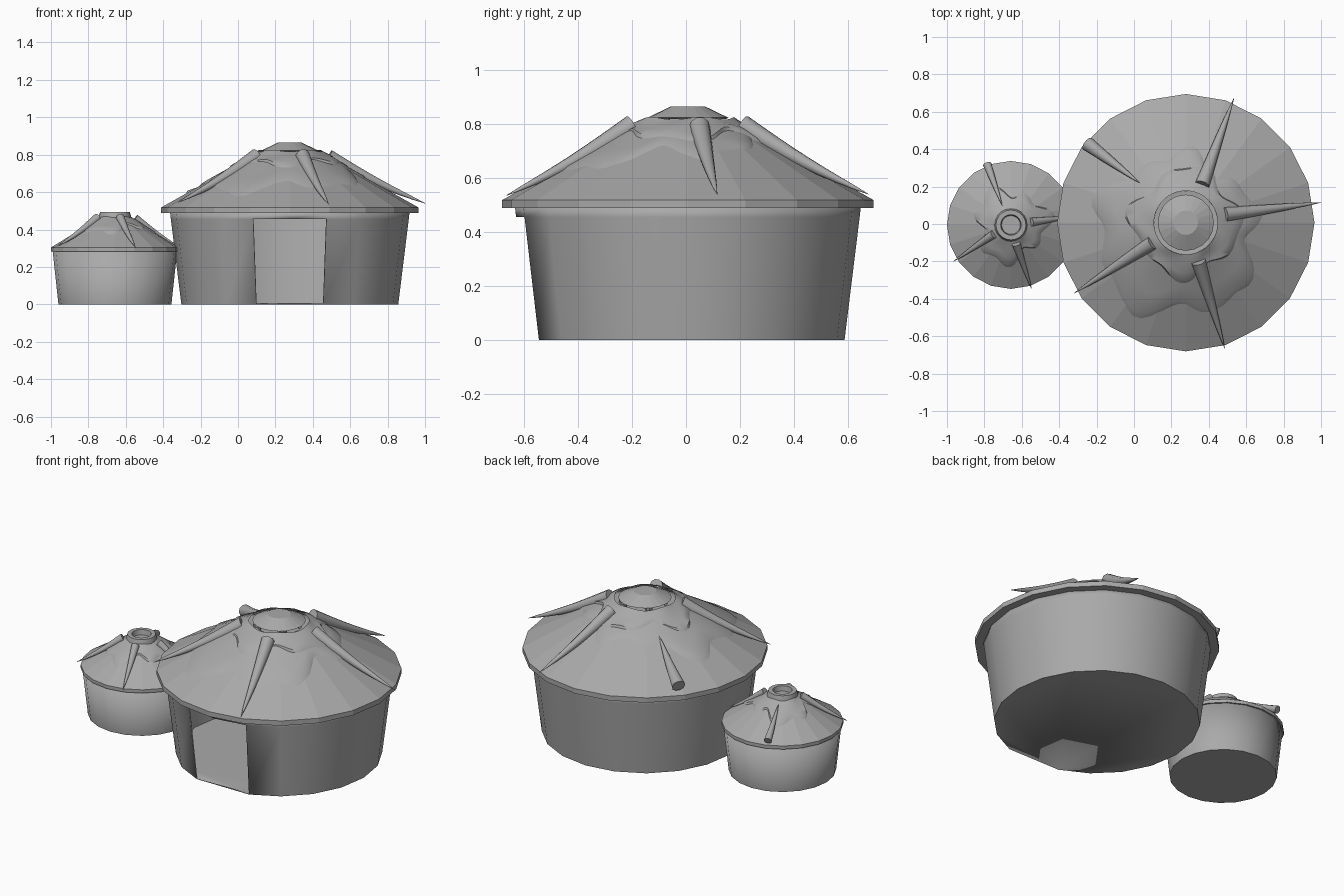
import bpy, bmesh, math
from mathutils import Vector

cube = bpy.data.objects.get("Cube")
if cube:
    bpy.data.objects.remove(cube, do_unlink=True)

clay = bpy.data.materials.new("clay_grey")
clay.use_nodes = True
clay.diffuse_color = (0.4, 0.4, 0.4, 1)
clay.node_tree.nodes["Principled BSDF"].inputs["Base Color"].default_value = (0.4, 0.4, 0.4, 1)
SIDES = 20


def finish(name, bm, smooth=False, angle=30, location=(0, 0, 0)):
    mesh = bpy.data.meshes.new(name)
    bmesh.ops.remove_doubles(bm, verts=bm.verts, dist=0.0005)
    bmesh.ops.recalc_face_normals(bm, faces=bm.faces)
    bm.to_mesh(mesh)
    bm.free()
    obj = bpy.data.objects.new(name, mesh)
    bpy.context.collection.objects.link(obj)
    obj.location = location
    mesh.materials.append(clay)
    if smooth:
        bpy.ops.object.select_all(action="DESELECT")
        obj.select_set(True)
        bpy.context.view_layer.objects.active = obj
        bpy.ops.object.shade_smooth_by_angle(angle=math.radians(angle))
    return obj


def rings_to_faces(bm, rings, skip=lambda row, seg: False):
    n = len(rings[0])
    for row, (a, b) in enumerate(zip(rings, rings[1:])):
        for i in range(n):
            j = (i + 1) % n
            if not skip(row, i):
                bm.faces.new((a[i], a[j], b[j], b[i]))


def ring(bm, r, z, n=SIDES):
    return [bm.verts.new((r * math.cos(math.tau * i / n), r * math.sin(math.tau * i / n), z))
            for i in range(n)]


def lathe(name, profile, location, n=SIDES, smooth=False):
    bm = bmesh.new()
    rings = [ring(bm, r, z, n) for r, z in profile]
    rings_to_faces(bm, rings)
    bm.faces.new(rings[0])
    bm.faces.new(rings[-1])
    return finish(name, bm, smooth, location=location)


def wall(name, levels, location, door):
    # Flared shell with a floor; the doorway takes out two front panels
    bm = bmesh.new()
    rings = [ring(bm, r, z) for r, z in levels]
    front = SIDES * 3 // 4
    rings_to_faces(bm, rings, lambda row, seg: door and row == 0 and seg in (front - 1, front))
    bm.faces.new([v for i, v in enumerate(rings[0]) if not (door and i == front)])
    bmesh.ops.delete(bm, geom=[v for v in bm.verts if not v.link_faces], context="VERTS")
    obj = finish(name, bm, True, location=location)
    thick = obj.modifiers.new("thickness", "SOLIDIFY")
    thick.thickness = 0.008
    return obj


def hide_layer(name, location, cone, inner, edge, lift, n=72):
    # Thin covering draped on the roof, with an irregular lower edge
    bm = bmesh.new()
    rings = []
    for t in (0, 0.3, 0.6, 0.9, 1):
        loop = []
        for i in range(n):
            a = math.tau * i / n
            r = inner + (edge(a) - inner) * t
            up = -0.006 if t == 1 else lift * (1 + 0.35 * math.sin(5 * a + 6 * t))
            loop.append(bm.verts.new((r * math.cos(a), r * math.sin(a), cone(r) + up)))
        rings.append(loop)
    rings_to_faces(bm, rings)
    obj = finish(name, bm, True, 40, location)
    if obj.data.polygons[0].normal.z < 0:
        obj.data.flip_normals()


def tusk(name, base, tip, radius, sag=0.012, steps=8, n=10):
    # Tapered horn from a thick cut end to a point
    bm = bmesh.new()
    base, tip = Vector(base), Vector(tip)
    turn = (tip - base).to_track_quat("Z", "Y")
    rings = []
    for k in range(steps + 1):
        t = k / steps
        centre = base.lerp(tip, t) - Vector((0, 0, sag * math.sin(math.pi * t)))
        r = radius * (1 - t) ** 0.8 + 0.001
        rings.append([bm.verts.new(centre + turn @ Vector(
            (r * math.cos(math.tau * i / n), r * math.sin(math.tau * i / n), 0))) for i in range(n)])
    rings_to_faces(bm, rings)
    bm.faces.new(rings[0])
    bm.faces.new(rings[-1])
    finish(name, bm, True, 45)


# Large hut
big = (0.277, 0.007, 0)
big_cone = lambda r: 0.518 + (0.688 - r) * 0.56
wall("large_wall", [(0.58, 0), (0.636, 0.455), (0.64, 0.49)], big, True)
lathe("large_roof", [(0.63, 0.488), (0.688, 0.488), (0.688, 0.518), (0.45, big_cone(0.45)),
                     (0.2, big_cone(0.2)), (0.17, 0.8), (0.13, 0.795), (0.12, 0.76)], big)
hide_layer("large_lower_hide", big, big_cone, 0.19,
           lambda a: 0.43 + 0.09 * math.cos(a - 4.1) + 0.04 * math.sin(5 * a) + 0.03 * math.sin(9 * a + 1), 0.007)
hide_layer("large_upper_hide", big, big_cone, 0.17,
           lambda a: 0.29 + 0.03 * math.sin(4 * a + 2) + 0.02 * math.sin(7 * a), 0.013)

# Smoke cap on four short posts
lathe("smoke_cap", [(0.14, 0.818), (0.15, 0.823), (0.065, 0.864)], big)
for k in range(4):
    a = math.tau * (k + 0.5) / 4
    spot = (big[0] + 0.125 * math.cos(a), big[1] + 0.125 * math.sin(a), 0)
    lathe(f"cap_post_{k + 1}", [(0.022, 0.77), (0.022, 0.822)], spot, 8)

# Small hut
small = (-0.658, -0.005, 0)
small_cone = lambda r: 0.304 + (0.342 - r) * 0.61
wall("small_wall", [(0.302, 0), (0.333, 0.285)], small, False)
lathe("small_roof", [(0.325, 0.283), (0.342, 0.283), (0.342, 0.304), (0.09, 0.458)], small)
hide_layer("small_hide", small, small_cone, 0.085,
           lambda a: 0.19 + 0.03 * math.sin(3 * a + 1) + 0.025 * math.sin(7 * a), 0.007)
lathe("smoke_collar", [(0.09, 0.44), (0.088, 0.465), (0.08, 0.493), (0.055, 0.493), (0.05, 0.462)],
      small, smooth=True)

# Tusks: thick end, pointed end, radius; one on each roof points upwards
tusks = {
    "large_tusk": (0.038, [
        ((0.365, 0.21, 0.795), (0.535, 0.675, 0.54)),
        ((0.485, 0.05, 0.79), (1.0, 0.115, 0.54)),
        ((0.345, -0.2, 0.795), (0.485, -0.665, 0.535)),
        ((0.1, -0.1, 0.795), (-0.32, -0.37, 0.545)),
        ((-0.25, 0.43, 0.575), (0.03, 0.22, 0.73))]),
    "small_tusk": (0.022, [
        ((-0.785, 0.32, 0.335), (-0.705, 0.1, 0.46)),
        ((-0.55, 0.01, 0.46), (-0.32, 0.04, 0.31)),
        ((-0.75, -0.055, 0.465), (-0.965, -0.2, 0.31)),
        ((-0.63, -0.105, 0.465), (-0.548, -0.345, 0.305))]),
}
for label, (radius, ends) in tusks.items():
    for k, (base, tip) in enumerate(ends):
        tusk(f"{label}_{k + 1}", base, tip, radius, sag=radius * 0.3)
